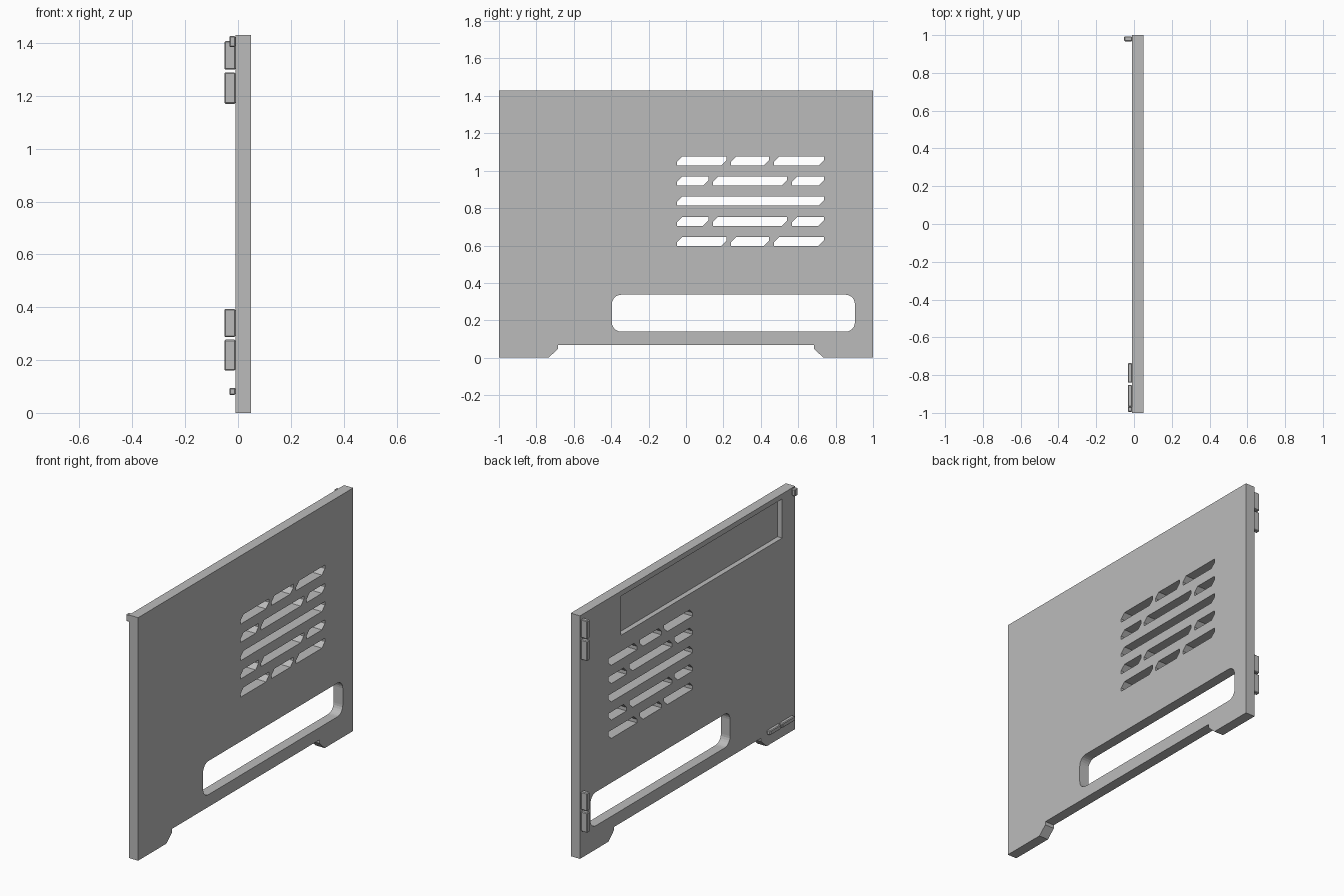
import bpy
import bmesh
import math

cube = bpy.data.objects.get("Cube")
if cube:
    bpy.data.objects.remove(cube, do_unlink=True)

GREY = (0.5, 0.5, 0.5, 1.0)
grey = bpy.data.materials.new("light grey")
grey.use_nodes = True
grey.diffuse_color = GREY
grey.node_tree.nodes["Principled BSDF"].inputs["Base Color"].default_value = GREY


def add_prism(bm, outline, x0, x1):
    """Extrude a (y, z) outline along x."""
    face = bm.faces.new([bm.verts.new((x0, y, z)) for y, z in outline])
    ext = bmesh.ops.extrude_face_region(bm, geom=[face])
    moved = [g for g in ext["geom"] if isinstance(g, bmesh.types.BMVert)]
    bmesh.ops.translate(bm, verts=moved, vec=(x1 - x0, 0, 0))


def make_object(name, prisms):
    bm = bmesh.new()
    for outline, x0, x1 in prisms:
        add_prism(bm, outline, x0, x1)
    bmesh.ops.recalc_face_normals(bm, faces=bm.faces)
    mesh = bpy.data.meshes.new(name)
    bm.to_mesh(mesh)
    bm.free()
    mesh.materials.append(grey)
    obj = bpy.data.objects.new(name, mesh)
    bpy.context.collection.objects.link(obj)
    return obj


def rect(y0, y1, z0, z1):
    return [(y0, z0), (y1, z0), (y1, z1), (y0, z1)]


def rounded_rect(y0, y1, z0, z1, r, steps=6):
    corners = [(y1 - r, z1 - r), (y0 + r, z1 - r), (y0 + r, z0 + r), (y1 - r, z0 + r)]
    points = []
    for i, (cy, cz) in enumerate(corners):
        for s in range(steps + 1):
            a = math.pi / 2 * (i + s / steps)
            points.append((cy + r * math.cos(a), cz + r * math.sin(a)))
    return points


def slot(y0, y1, z0, z1, c=0.028):
    """Vent slot with two opposite corners cut off."""
    return [(y0, z0), (y1 - c, z0), (y1, z0 + c), (y1, z1), (y0 + c, z1), (y0, z1 - c)]


# Panel with two feet along the bottom edge
BACK, FRONT, HEIGHT = -0.01, 0.05, 1.43
half = [(0.685, 0.067), (0.685, 0.047), (0.735, 0), (1, 0), (1, HEIGHT)]
outline = half + [(-y, z) for y, z in reversed(half)]
panel = make_object("side_panel", [(outline, BACK, FRONT)])

# Openings: handle window, vent slots and shallow recess in the inner face
wide_row = [(-0.048, 0.737)]
split_row = [(-0.048, 0.12), (0.144, 0.54), (0.567, 0.737)]
even_row = [(-0.048, 0.217), (0.24, 0.443), (0.47, 0.737)]
cuts = [(rounded_rect(-0.396, 0.903, 0.139, 0.337, 0.05), -0.1, 0.1),
        (rect(-0.88, 0.62, 1.17, 1.40), -0.1, 0.02)]
for i, row in enumerate([even_row, split_row, wide_row, split_row, even_row]):
    z = 0.598 + i * 0.1075
    cuts += [(slot(y0, y1, z, z + 0.048), -0.1, 0.1) for y0, y1 in row]
cutter = make_object("opening_cutter", cuts)
cutter.hide_render = True

mod = panel.modifiers.new("openings", "BOOLEAN")
mod.operation = "DIFFERENCE"
mod.solver = "EXACT"
mod.object = cutter
bpy.context.view_layer.objects.active = panel
panel.select_set(True)
bpy.ops.object.modifier_apply(modifier=mod.name)
bpy.data.objects.remove(cutter, do_unlink=True)


def add_tab(name, y0, y1, z0, z1, depth):
    tab = make_object(name, [(rect(y0, y1, z0, z1), BACK - depth, BACK)])
    bevel = tab.modifiers.new("soft edges", "BEVEL")
    bevel.width = 0.004
    bevel.segments = 1


# Paired hinge tabs on the rear edge
for level, spans in (("lower", [(0.16, 0.277), (0.287, 0.393)]),
                     ("upper", [(1.17, 1.288), (1.299, 1.407)])):
    for i, (z0, z1) in enumerate(spans):
        add_tab(f"{level}_hinge_tab_{i + 1}", 0.967, 0.993, z0, z1, 0.042)

# Horizontal bottom clips and the top corner catch near the front edge
for i, (y0, y1) in enumerate([(-0.84, -0.737), (-0.968, -0.852)]):
    add_tab(f"bottom_clip_{i + 1}", y0, y1, 0.068, 0.095, 0.023)
add_tab("top_catch", -0.995, -0.968, 1.385, 1.427, 0.023)
